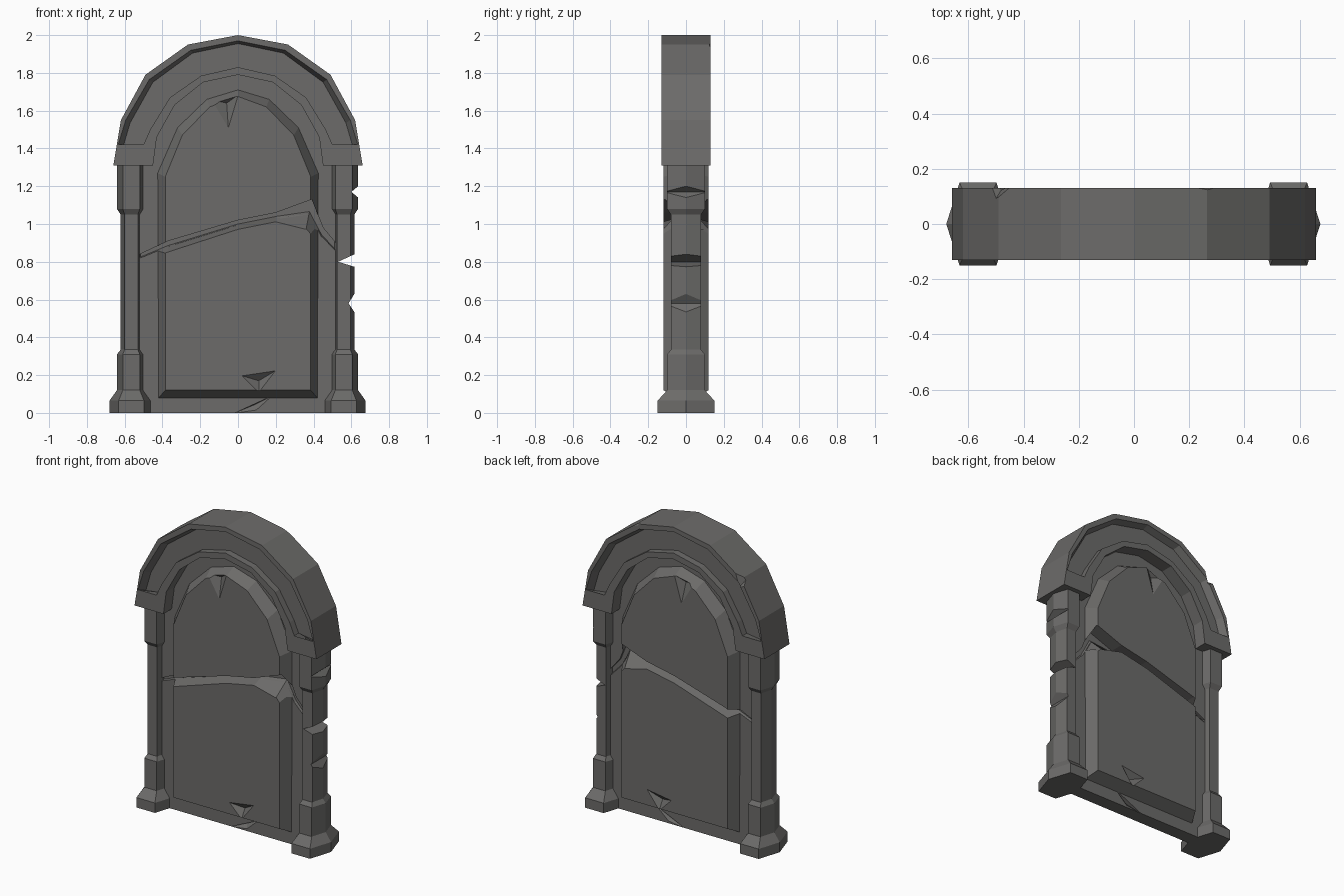
import bpy, bmesh

cube = bpy.data.objects.get("Cube")
if cube:
    bpy.data.objects.remove(cube)

stone = bpy.data.materials.new("dark_stone")
stone.use_nodes = True
COLOR = (0.15, 0.147, 0.142, 1)
stone.diffuse_color = COLOR
stone.node_tree.nodes["Principled BSDF"].inputs["Base Color"].default_value = COLOR


def finish(name, bm):
    bmesh.ops.recalc_face_normals(bm, faces=bm.faces)
    mesh = bpy.data.meshes.new(name)
    bm.to_mesh(mesh)
    bm.free()
    mesh.materials.append(stone)
    obj = bpy.data.objects.new(name, mesh)
    bpy.context.collection.objects.link(obj)
    return obj


def loft(name, rings):
    """Closed solid through rings of 3D points."""
    bm = bmesh.new()
    loops = [[bm.verts.new(p) for p in ring] for ring in rings]
    n = len(loops[0])
    for a, b in zip(loops, loops[1:]):
        for i in range(n):
            j = (i + 1) % n
            bm.faces.new((a[i], a[j], b[j], b[i]))
    bm.faces.new(loops[0])
    bm.faces.new(loops[-1])
    return finish(name, bm)


def at(loop, y):
    return [(x, y, z) for x, z in loop]


def prism(name, loop, depth):
    return loft(name, [at(loop, -depth), at(loop, depth)])


def full(half):
    """Mirror a left half running from the bottom to the crown."""
    return half + [(-x, z) for x, z in reversed(half) if x]


def carve(obj, cutter):
    cutter.hide_render = True
    mod = obj.modifiers.new("cut", 'BOOLEAN')
    mod.operation = 'DIFFERENCE'
    mod.solver = 'EXACT'
    mod.object = cutter
    deps = bpy.context.evaluated_depsgraph_get()
    mesh = bpy.data.meshes.new_from_object(obj.evaluated_get(deps))
    obj.modifiers.clear()
    obj.data = mesh
    bpy.data.objects.remove(cutter)


def chip(corners, tip):
    """Pyramid cutter from 3D corners to a tip."""
    bm = bmesh.new()
    base = [bm.verts.new(p) for p in corners]
    top = bm.verts.new(tip)
    bm.faces.new(base)
    for i in range(len(base)):
        bm.faces.new((base[i - 1], base[i], top))
    return finish("chip_cutter", bm)


# Thin slab with a raised, bevelled panel on both faces, as one solid
SLAB_Y, PANEL_Y = 0.045, 0.12
outer = full([(-0.53, 0), (-0.53, 1.33), (-0.49, 1.55), (-0.36, 1.74), (-0.2, 1.84), (0, 1.88)])
slab = prism("slab", outer, SLAB_Y)
foot = full([(-0.42, 0.08), (-0.425, 1.27), (-0.32, 1.51), (-0.165, 1.66), (0, 1.71)])
top = full([(-0.385, 0.12), (-0.385, 1.25), (-0.295, 1.47), (-0.15, 1.62), (0, 1.675)])
panel = loft("raised_panel", [at(top, -PANEL_Y), at(foot, -SLAB_Y),
                              at(foot, SLAB_Y), at(top, PANEL_Y)])

# Crack running across panel and slab, and chips in the stone
crack_top = [(-0.52, 0.84), (-0.37, 0.91), (0, 1.02), (0.2, 1.06), (0.39, 1.13), (0.45, 0.98), (0.56, 0.85)]
crack_low = [(-0.52, 0.8), (-0.37, 0.85), (0, 0.97), (0.2, 1.01), (0.36, 0.97), (0.43, 0.89), (0.56, 0.77)]


def lean(a, b):
    """Pull a crack edge toward the opposite edge."""
    return [(p[0] * 0.4 + q[0] * 0.6, p[1] * 0.4 + q[1] * 0.6) for p, q in zip(a, b)]


crack = crack_top + crack_low[::-1]
crack_bed = crack_top + lean(crack_low, crack_top)[::-1]
panel_chips = [
    ([(-0.15, 1.66), (0.01, 1.69), (-0.05, 1.49)], (-0.06, 1.64)),
    ([(0.01, 0.2), (0.21, 0.23), (0.11, 0.1)], (0.11, 0.17)),
]
for s in (-1, 1):
    for obj in (slab, panel):
        carve(obj, loft("crack_cutter", [at(crack, s * 0.125), at(crack_bed, s * 0.03)]))
    for corners, (x, z) in panel_chips:
        carve(panel, chip(at(corners, s * 0.125), (x, s * 0.085, z)))
    foot_chip = at([(-0.04, -0.01), (0.2, 0.1), (0.1, 0.01)], s * 0.05)
    carve(slab, chip(foot_chip, (0.08, s * 0.02, 0.04)))

# Arched hood with a sunken channel
rim = [(-0.66, 1.31), (-0.62, 1.55), (-0.49, 1.79), (-0.265, 1.95), (0, 2.0)]
under = [(-0.45, 1.31), (-0.43, 1.46), (-0.335, 1.63), (-0.185, 1.75), (0, 1.79)]
hood = prism("arched_hood", full(rim) + full(under)[::-1], 0.13)
channel_out = [(-0.635, 1.42), (-0.595, 1.55), (-0.47, 1.765), (-0.25, 1.92), (0, 1.97)]
channel_in = [(-0.5, 1.42), (-0.465, 1.5), (-0.36, 1.67), (-0.195, 1.785), (0, 1.83)]
floor_out = [(x * 0.96, z - 0.015) for x, z in channel_out]
channel = full(channel_out) + full(channel_in)[::-1]
channel_floor = full(floor_out) + full(channel_in)[::-1]
for s in (-1, 1):
    carve(hood, loft("channel_cutter", [at(channel, s * 0.131), at(channel_floor, s * 0.085)]))
carve(hood, chip([(-0.6, 0.14, 1.78), (-0.42, 0.14, 1.9), (-0.47, 0.14, 1.72)], (-0.52, 0.06, 1.81)))
carve(hood, chip([(0, 0.14, 2.06), (0.55, 0.14, 1.89), (0.27, 0.14, 1.92)], (0.28, 0.09, 2.0)))


# Six-sided pillars: height, half width, half flat width and half depth
def hexagon(cx, z, w, f, d):
    pts = [(-w, 0), (-f, -d), (f, -d), (w, 0), (f, d), (-f, d)]
    return [(cx + x, y, z) for x, y in pts]


PARTS = {
    "base": [(0, 0.115, 0.067, 0.15), (0.065, 0.115, 0.067, 0.15), (0.12, 0.076, 0.045, 0.1)],
    "block": [(0.11, 0.076, 0.045, 0.1), (0.31, 0.076, 0.045, 0.1), (0.335, 0.056, 0.035, 0.08)],
    "shaft": [(0.3, 0.056, 0.035, 0.08), (1.1, 0.056, 0.035, 0.08)],
    "cap": [(1.05, 0.056, 0.035, 0.08), (1.08, 0.076, 0.045, 0.1), (1.33, 0.076, 0.045, 0.1)],
}
pillars = {}
for side, cx in (("right", -0.565), ("left", 0.56)):
    for part, rows in PARTS.items():
        name = side + "_pillar_" + part
        pillars[name] = loft(name, [hexagon(cx, *row) for row in rows])

# Damage on the left pillar
for part, notch in (
    ("shaft", [(0.53, 0.8), (0.66, 0.86), (0.66, 0.76)]),
    ("shaft", [(0.585, 0.58), (0.66, 0.7), (0.66, 0.47)]),
    ("cap", [(0.6, 1.17), (0.66, 1.22), (0.66, 1.12)]),
):
    carve(pillars["left_pillar_" + part], prism("notch_cutter", notch, 0.2))
